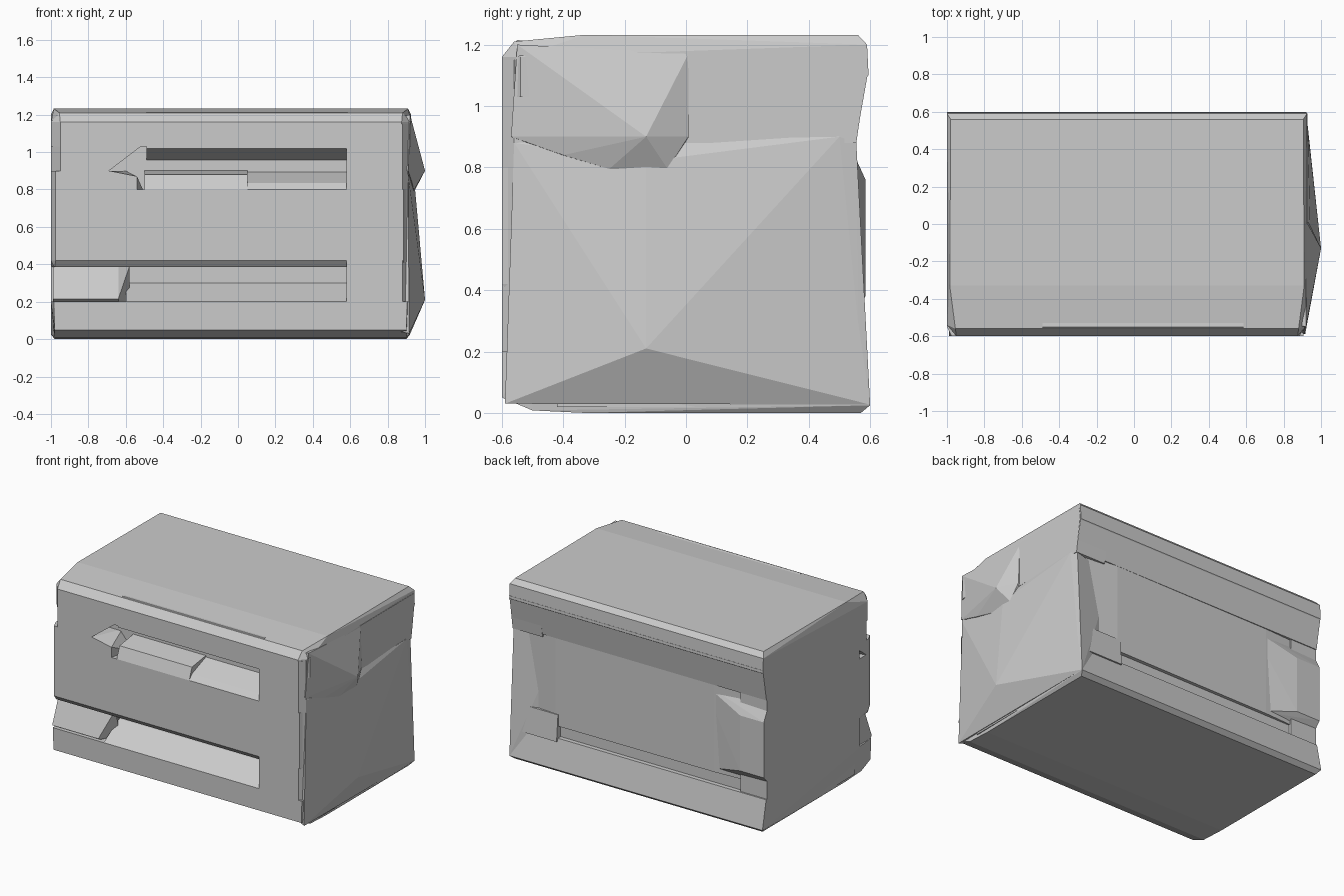
import bpy, bmesh


def hull(name, points):
    """Flat-faced convex solid around a handful of points."""
    bm = bmesh.new()
    for p in points:
        bm.verts.new(p)
    res = bmesh.ops.convex_hull(bm, input=bm.verts[:])
    junk = {e for k in ("geom_interior", "geom_unused") for e in res[k]
            if isinstance(e, bmesh.types.BMVert)}
    bmesh.ops.delete(bm, geom=list(junk), context='VERTS')
    bmesh.ops.recalc_face_normals(bm, faces=bm.faces[:])
    mesh = bpy.data.meshes.new(name)
    bm.to_mesh(mesh)
    bm.free()
    ob = bpy.data.objects.new(name, mesh)
    bpy.context.collection.objects.link(ob)
    return ob


def bar(name, x0, x1, profile):
    """Side profile (y, z, optional end inset) stretched along x."""
    pts = []
    for p in profile:
        y, z = p[:2]
        i = p[2] if len(p) > 2 else 0
        pts += [(x0 + i, y, z), (x1 - i, y, z)]
    return hull(name, pts)


# Solid core behind the front slots
bar("core", -0.99, 0.91, [(-0.42, 0.02), (-0.42, 1.2), (0.53, 1.2), (0.53, 0.02)])

# Base, with a slope rising into the lower slot
bar("base", -1, 0.92, [(-0.33, 0, 0.02), (-0.5, 0.008, 0.02), (-0.6, 0.05, 0.02),
                       (-0.6, 0.2, 0.015), (-0.5, 0.2), (0.5, 0.22),
                       (0.6, 0.025), (0.57, 0, 0.02), (0.56, 0.22)])
bar("lower_slot_slope", -0.6, 0.64, [(-0.6, 0.2), (-0.43, 0.3), (-0.4, 0.3), (-0.4, 0.15)])
hull("left_slope", [(x, y, z) for x in (-0.99, -0.64)
                    for y, z in ((-0.6, 0.215), (-0.53, 0.39), (-0.4, 0.39), (-0.4, 0.1))]
     + [(-0.58, -0.5, 0.39), (-0.58, -0.45, 0.2)])

# Middle front panel, with chamfered lips
bar("front_panel", -1, 0.91, [(-0.6, 0.42, 0.025), (-0.6, 0.8, 0.025), (-0.55, 0.42),
                              (-0.55, 0.8), (-0.57, 0.385, 0.02), (-0.4, 0.385), (-0.4, 0.8)])
bar("upper_slot_lip_left", -0.5, 0.05, [(-0.6, 0.8), (-0.57, 0.88), (-0.4, 0.905), (-0.4, 0.75)])
bar("upper_slot_lip_right", 0.04, 0.58, [(-0.6, 0.8), (-0.57, 0.835), (-0.4, 0.9), (-0.4, 0.75)])

# Posts either side of the slots
hull("left_post", [(-0.975, -0.6, 0.78), (-0.54, -0.6, 0.78), (-1, -0.55, 0.78),
                   (-0.54, -0.6, 0.87), (-0.69, -0.6, 0.9), (-0.975, -0.6, 0.9),
                   (-1, -0.55, 0.9), (-0.6, -0.4, 0.9), (-0.5, -0.4, 0.78), (-1, -0.4, 0.9)])
hull("left_upper_post", [(x, y, z) for z, xi in ((0.9, -0.69), (1.06, -0.48))
                         for x, y in ((-0.95, -0.6), (-1, -0.53), (-1, -0.4),
                                      (xi, -0.6), (xi, -0.4))])
hull("right_post", [(x, y, z) for z in (0.1, 1.15)
                    for x, y in ((0.58, -0.6), (0.64, -0.4), (0.88, -0.6), (0.91, -0.56), (0.91, -0.4))])

# Lid slab and the rail overhanging the upper slot
bar("lid", -1, 0.925, [(-0.6, 1.03, 0.05), (-0.6, 1.16, 0.05), (-0.54, 1.03), (-0.54, 1.16),
                       (-0.56, 1.21, 0.045), (-0.33, 1.232, 0.015), (0.56, 1.232, 0.02),
                       (0.59, 1.2), (0.595, 1.1), (-0.4, 1.03), (0.53, 1.03)])
bar("slot_rail", -0.49, 0.585, [(-0.6, 1.02), (-0.6, 1.16), (-0.55, 1.215),
                                (-0.4, 0.95), (-0.4, 1.2)])

# Back bands around the recessed back panel
bar("back_upper_band", -1, 0.925, [(0.595, 1.12), (0.556, 0.9), (0.4, 0.9), (0.4, 1.12)])
hull("back_panel", [(x, y, z) for z in (0.3, 0.92) for x, y in
                    ((-0.99, 0.4), (-0.99, 0.53), (-0.6, 0.55), (0.6, 0.555), (0.9, 0.53), (0.91, 0.4))])
hull("back_left_pad", [(-1, 0.585, 0.38), (-1, 0.585, 0.76), (-0.82, 0.585, 0.38), (-0.82, 0.585, 0.76),
                       (-1, 0.52, 0.31), (-1, 0.52, 0.88), (-0.55, 0.53, 0.31), (-0.5, 0.53, 0.88)])
bar("back_right_foot", 0.58, 0.92, [(0.575, 0.2), (0.56, 0.38), (0.4, 0.38), (0.4, 0.2)])

# Left side wall
hull("left_wall", [(x, y, z) for x in (-1, -0.8) for z in (0.2, 1.1) for y in (-0.45, 0.55)])

# Right side: faceted lower bulge and the upper bulge with its undercut
hull("right_lower_bulge", [(1, -0.13, 0.21), (0.915, -0.59, 0.03), (0.92, 0.6, 0.027),
                           (0.91, -0.56, 0.88), (0.93, 0.5, 0.9), (0.945, -0.13, 0.82),
                           (0.92, 0.555, 0.88), (0.925, 0.56, 0.3)]
     + [(0.6, y, z) for y in (-0.5, 0.5) for z in (0.1, 0.85)])
hull("right_upper_bulge", [(1, -0.13, 0.9), (0.92, -0.55, 1.2), (0.925, 0.008, 1.17),
                           (0.91, -0.57, 0.9), (0.935, 0.008, 0.9), (0.93, -0.4, 0.84),
                           (0.94, -0.25, 0.795), (0.945, -0.06, 0.795), (0.94, -0.03, 0.86)]
     + [(0.7, y, z) for y in (-0.5, 0) for z in (0.85, 1.15)])
hull("right_upper_wall", [(x, y, z) for x in (0.7, 0.927) for y, z in
                          ((0, 0.88), (0, 1.18), (0.555, 0.88), (0.59, 1.12), (0.58, 1.18))])
